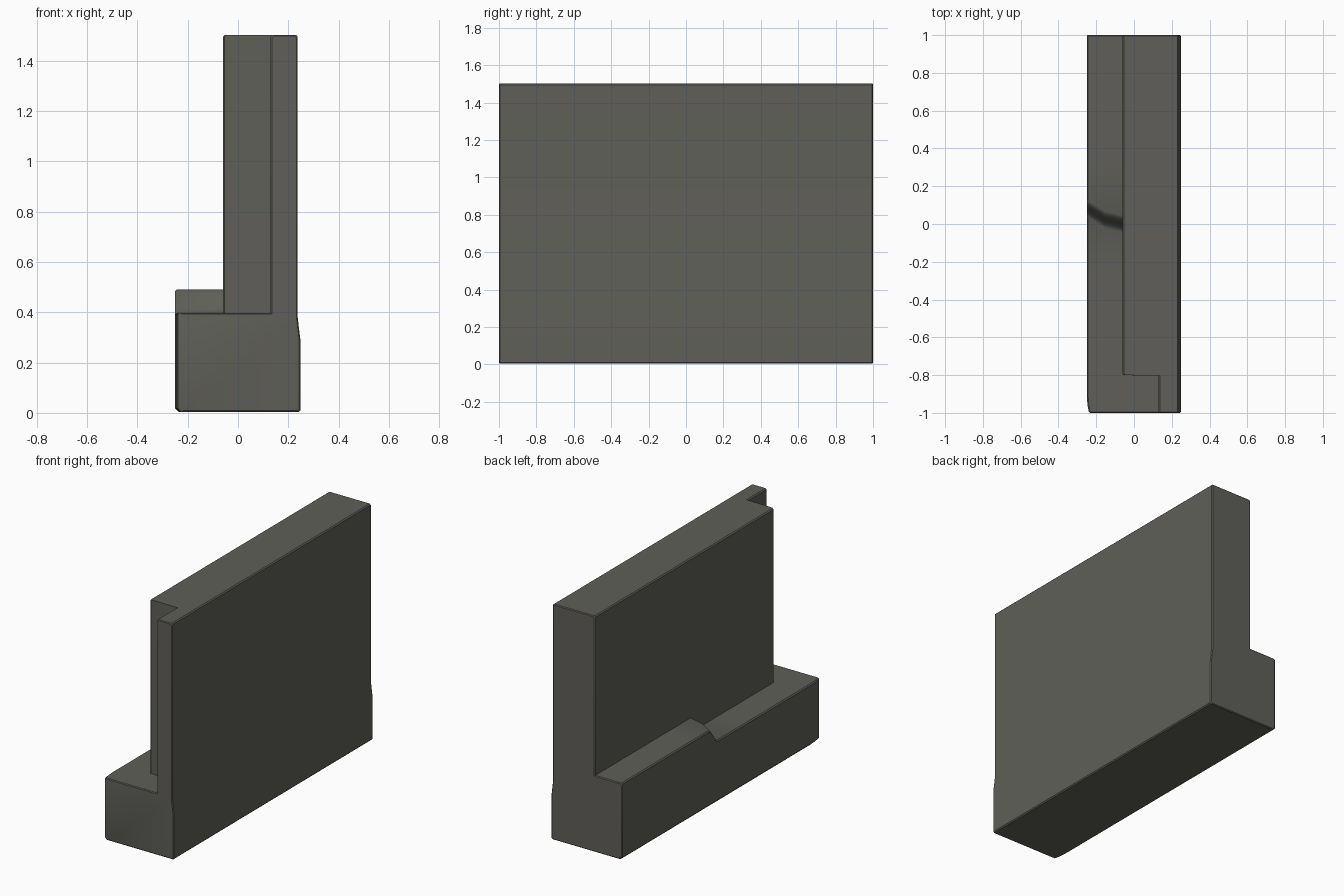
import bpy, bmesh, math

cube = bpy.data.objects.get("Cube")
if cube:
    bpy.data.objects.remove(cube, do_unlink=True)

stone = bpy.data.materials.new("dark_grey_stone")
stone.use_nodes = True
colour = (0.115, 0.114, 0.1, 1)
stone.diffuse_color = colour
stone.node_tree.nodes["Principled BSDF"].inputs["Base Color"].default_value = colour

LOW, HIGH = 0.397, 0.49      # ledge heights
WALL, NOTCH = -0.06, 0.13    # wall face, and its face in the front notch
C = 0.007                    # worn corner size


def section(y, wall=WALL, ledge=HIGH, outer=-0.25, d=0.0, skew=0.0):
    """Cross-section ring; d pulls the outline inward, skew bends the ledge."""
    left, base, top = outer + d, 0.004 + d, 1.502 - d
    right, wall, ledge = 0.237 - d, wall + d, ledge - d
    mid = (left + min(wall, WALL)) / 2
    return [
        (left, y, base + 2 * C), (left + 2 * C, y, base),
        (0.248 - d - C, y, base), (0.248 - d, y, base + C),
        (0.248 - d, y, 0.29), (right, y, 0.38),
        (right, y, top - C), (right - C, y, top),
        (wall + C, y, top), (wall, y, top - C),
        (wall, y, ledge),
        (mid, y + 0.3 * skew, ledge),
        (left + C, y + skew, ledge), (left, y + skew, ledge - C),
    ]


# Front end with the notch and worn outer corner
rings = [
    section(-1.0, NOTCH, LOW, -0.236, 0.005),
    section(-0.995, NOTCH, LOW, -0.239),
    section(-0.96, NOTCH, LOW, -0.246),
    section(-0.91, NOTCH, LOW),
    section(-0.803, NOTCH, LOW),
    section(-0.8, WALL + C, LOW),
    section(-0.793, WALL, LOW),
    section(-0.25, WALL, LOW),
]
# Curved ramp where the ledge rises to its rear height
steps = 8
for i in range(steps + 1):
    t = i / steps
    rise = t * t * (3 - 2 * t)
    rings.append(section(-0.045 + 0.09 * t, WALL, LOW + (HIGH - LOW) * rise, skew=0.08))
# Rear end
rings += [section(0.3), section(0.995), section(1.0, d=0.005)]

bm = bmesh.new()
loops = [[bm.verts.new(p) for p in ring] for ring in rings]
for a, b in zip(loops, loops[1:]):
    for i in range(len(a)):
        j = (i + 1) % len(a)
        bm.faces.new((a[i], a[j], b[j], b[i]))
bm.faces.new(loops[0])
bm.faces.new(loops[-1][::-1])
bmesh.ops.recalc_face_normals(bm, faces=bm.faces)
mesh = bpy.data.meshes.new("wall_with_ledge")
bm.to_mesh(mesh)
bm.free()
mesh.materials.append(stone)

wall = bpy.data.objects.new("wall_with_ledge", mesh)
bpy.context.collection.objects.link(wall)
bpy.context.view_layer.objects.active = wall
wall.select_set(True)
bpy.ops.object.shade_smooth_by_angle(angle=math.radians(30))
